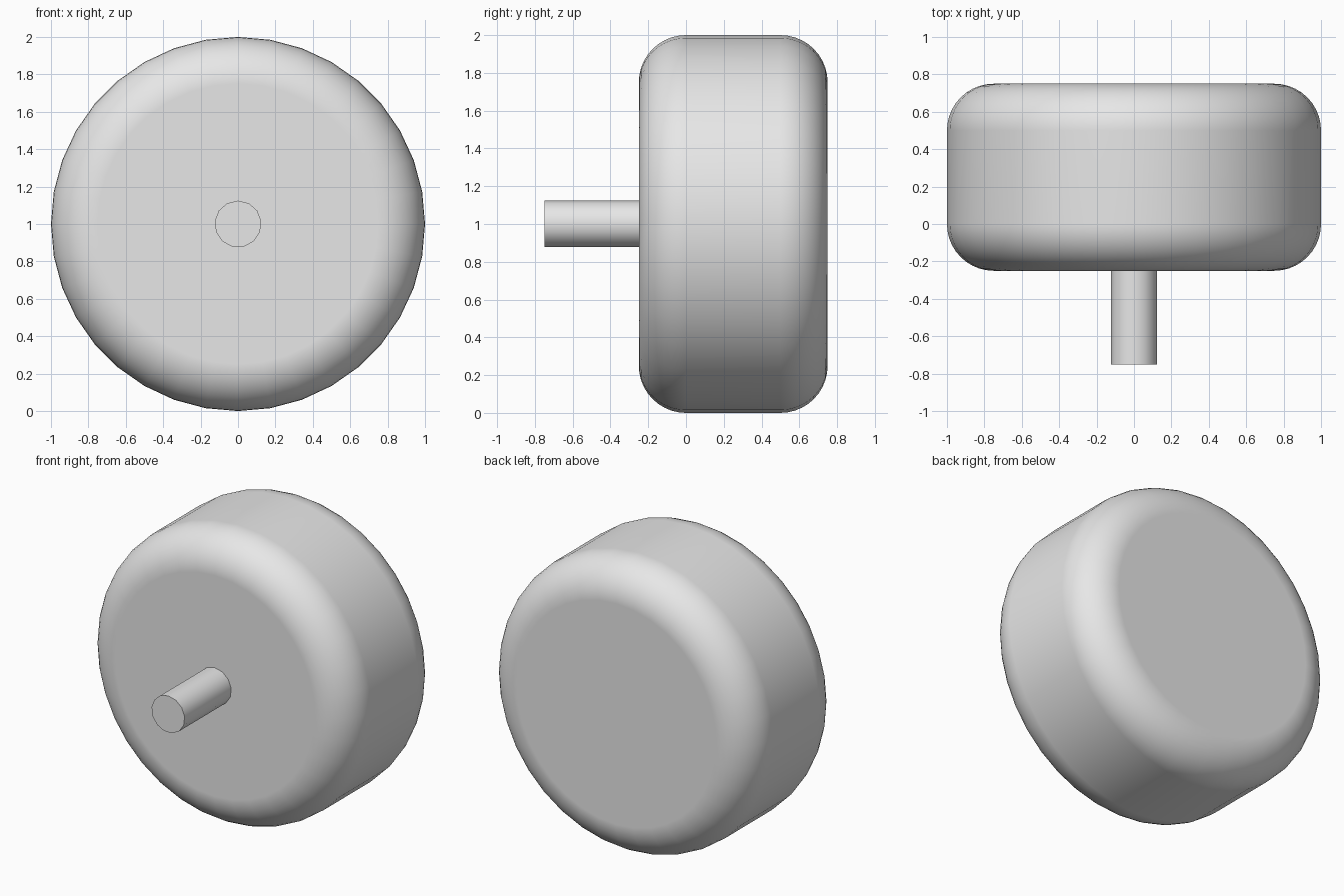
import bpy, bmesh
from math import pi, sin, cos, radians
from mathutils import Matrix, Vector

cube = bpy.data.objects.get("Cube")
if cube:
    bpy.data.objects.remove(cube, do_unlink=True)

AXIS_Z = 1.0                      # height of the shared axis
RADIUS, FRONT, BACK, FILLET = 1.0, -0.25, 0.75, 0.25
ARC_STEPS = 10

grey = bpy.data.materials.new("plain_grey")
grey.use_nodes = True
grey.diffuse_color = (0.8, 0.8, 0.8, 1)
grey.node_tree.nodes["Principled BSDF"].inputs["Base Color"].default_value = (0.8, 0.8, 0.8, 1)


def revolve(name, profile, sides):
    """Turn (y, radius) points about the y axis and close both ends."""
    bm = bmesh.new()
    verts = [bm.verts.new((0, y, r)) for y, r in profile]
    edges = [bm.edges.new(pair) for pair in zip(verts, verts[1:])]
    bmesh.ops.spin(bm, geom=verts + edges, cent=(0, 0, 0), axis=(0, 1, 0),
                   angle=2 * pi, steps=sides, use_merge=True)
    bmesh.ops.remove_doubles(bm, verts=bm.verts[:], dist=1e-4)
    bmesh.ops.holes_fill(bm, edges=[e for e in bm.edges if e.is_boundary], sides=0)
    bmesh.ops.recalc_face_normals(bm, faces=bm.faces[:])
    bmesh.ops.translate(bm, verts=bm.verts[:], vec=(0, 0, AXIS_Z))
    mesh = bpy.data.meshes.new(name)
    bm.to_mesh(mesh)
    bm.free()
    mesh.materials.append(grey)
    obj = bpy.data.objects.new(name, mesh)
    bpy.context.collection.objects.link(obj)
    bpy.ops.object.select_all(action='DESELECT')
    obj.select_set(True)
    bpy.context.view_layer.objects.active = obj
    bpy.ops.object.shade_smooth_by_angle(angle=radians(35))
    # Large flat faces keep their own normals beside the fillets
    weighted = obj.modifiers.new("weighted_normals", 'WEIGHTED_NORMAL')
    weighted.keep_sharp = True
    return obj


# Round body with a filleted rim on each side
arc = [(sin(t), cos(t)) for t in (pi / 2 * i / ARC_STEPS for i in range(ARC_STEPS + 1))]
back_rim = [(BACK - FILLET + FILLET * s, RADIUS - FILLET + FILLET * c) for s, c in arc]
front_rim = [(FRONT + BACK - y, r) for y, r in reversed(back_rim)]
revolve("round_body", front_rim + back_rim, 36)

# Thin shaft on the front, seated slightly into the body
revolve("shaft", [(-0.75, 0.125), (FRONT + 0.01, 0.125)], 13)
